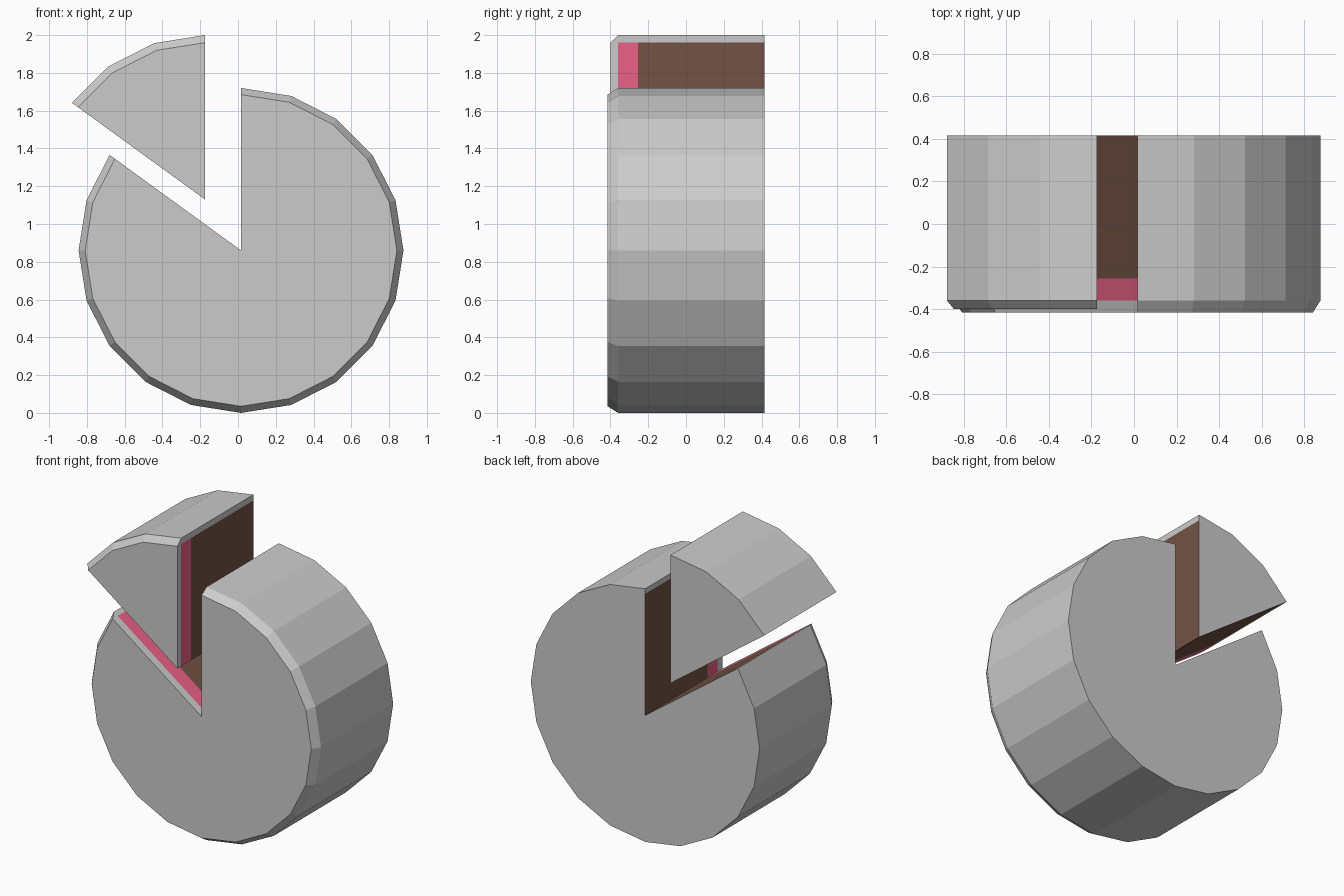
import bpy, bmesh
from math import sin, cos, radians
from mathutils import Vector

if "Cube" in bpy.data.objects:
    bpy.data.objects.remove(bpy.data.objects["Cube"])

FRONT, BEVEL, JAM, BACK = -0.415, -0.36, -0.255, 0.415


def material(name, color):
    m = bpy.data.materials.new(name)
    m.diffuse_color = color
    m.use_nodes = True
    m.node_tree.nodes["Principled BSDF"].inputs["Base Color"].default_value = m.diffuse_color
    return m


pink = material("pink_filling", (0.82, 0.12, 0.24, 1))
brown = material("brown_sponge", (0.17, 0.085, 0.06, 1))


def add_face(bm, points, outward):
    f = bm.faces.new([bm.verts.new(p) for p in points])
    f.normal_update()
    if f.normal.dot(outward) < 0:
        f.normal_flip()


def finish(bm, name, mat=None):
    bmesh.ops.remove_doubles(bm, verts=bm.verts, dist=1e-4)
    mesh = bpy.data.meshes.new(name)
    bm.to_mesh(mesh)
    bm.free()
    if mat:
        mesh.materials.append(mat)
    bpy.context.collection.objects.link(bpy.data.objects.new(name, mesh))


def cake(name, cx, cz, start, steps, r, ri, front):
    def pt(a, rad, y):
        return Vector((cx + rad * cos(a), y, cz + rad * sin(a)))

    angles = [radians(start + 18 * i) for i in range(steps + 1)]
    cuts = [(angles[0], 1), (angles[-1], -1)]

    def cut_faces(bm, profile):
        for a, s in cuts:
            add_face(bm, [pt(a, rad, y) for rad, y in profile],
                     Vector((s * sin(a), 0, -s * cos(a))))

    # Icing: front and back faces, bevelled faceted rim, border on the cuts
    bm = bmesh.new()
    for y, rad, n in ((front, ri, -1), (BACK, r, 1)):
        add_face(bm, [pt(0, 0, y)] + [pt(a, rad, y) for a in angles],
                 Vector((0, n, 0)))
    for a, b in zip(angles, angles[1:]):
        mid = (a + b) / 2
        out = Vector((cos(mid), 0, sin(mid)))
        for r0, y0, r1, y1 in ((ri, front, r, BEVEL), (r, BEVEL, r, BACK)):
            add_face(bm, [pt(a, r0, y0), pt(b, r0, y0),
                          pt(b, r1, y1), pt(a, r1, y1)], out)
    cut_faces(bm, [(0, front), (ri, front), (r, BEVEL), (r, BACK),
                   (ri, BACK), (ri, BEVEL), (0, BEVEL)])
    finish(bm, name + "_icing")

    # Filling and sponge layers seen on the cut faces
    for part, y0, y1, mat in (("_filling", BEVEL, JAM, pink),
                              ("_sponge", JAM, BACK, brown)):
        bm = bmesh.new()
        cut_faces(bm, [(0, y0), (ri, y0), (ri, y1), (0, y1)])
        finish(bm, name + part, mat)


# Main round with a 54 degree notch, and the lifted slice
cake("cake", 0.016, 0.86, 144, 17, 0.86, 0.825, FRONT)
cake("slice", -0.175, 1.13, 90, 3, 0.87, 0.83, -0.40)
